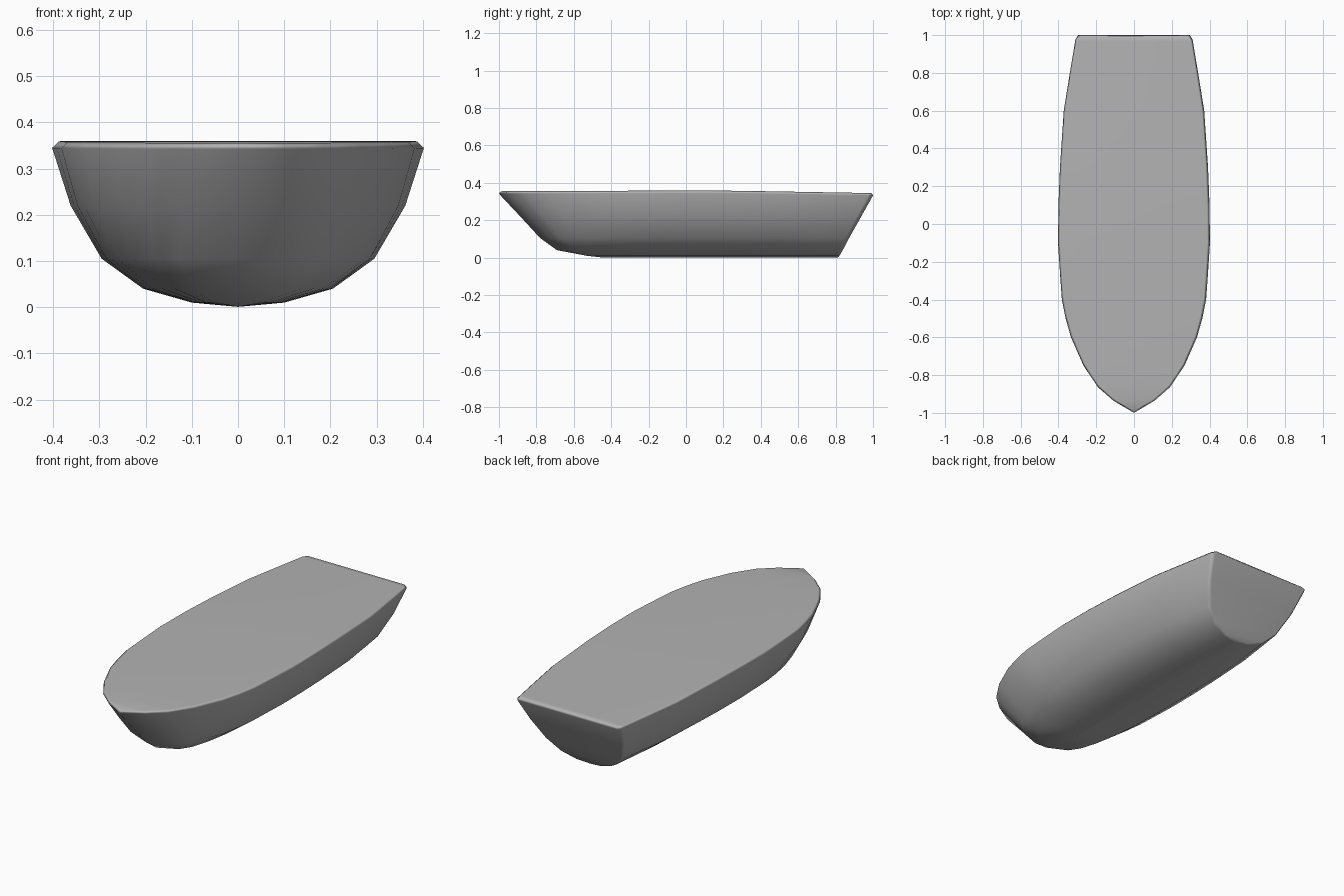
import bpy, bmesh

if "Cube" in bpy.data.objects:
    bpy.data.objects.remove(bpy.data.objects["Cube"])

# Deck plan: fraction of length from the bow, fraction of the full half-beam
PLAN = [(0, 0), (.032, .27), (.068, .475), (.125, .665), (.2, .83), (.25, .90),
        (.3, .95), (.37, .975), (.45, 1), (.55, .995), (.65, .975), (.8, .925),
        (.9, .845), (.988, .772), (1, .735)]
# Waterlines: height, half-beam, bow y, stern y, bow fullness (1 = pointed)
LEVELS = [(.001, .002, -.45, .81, .5), (.01, .10, -.53, .82, .5),
          (.04, .205, -.69, .838, .55), (.105, .295, -.78, .872, .66),
          (.22, .362, -.885, .935, .82), (.345, .402, -1, 1, 1),
          (.359, .387, -.99, .992, 1)]


def sheer(y):
    # Gentle drop of the rim towards the stern and the bow
    return -.014 * max(0, (y - .2) / .8) - .004 * max(0, -y)


bm = bmesh.new()
rings = []
n = len(PLAN)
for z, beam, bow, stern, full in LEVELS:
    right, left = [], []
    for t, f in PLAN:
        y = bow + (stern - bow) * t
        w = beam * (f ** full if t < .45 else f)
        h = z + sheer(y) * (z / .36) ** 3
        right.append(bm.verts.new((w, y, h)))
        left.append(right[0] if t == 0 else bm.verts.new((-w, y, h)))
    rings.append((right, left))

# Hull sides and transom
for (r0, l0), (r1, l1) in zip(rings, rings[1:]):
    for i in range(n - 1):
        bm.faces.new((r0[i], r0[i + 1], r1[i + 1], r1[i]))
        bm.faces.new((l0[i + 1], l0[i], l1[i], l1[i + 1]))
    bm.faces.new((r0[-1], l0[-1], l1[-1], r1[-1]))

# Keel strip and deck, filled side to side
for r, l in (rings[0], rings[-1]):
    bm.faces.new((r[0], r[1], l[1]))
    for i in range(1, n - 1):
        bm.faces.new((r[i], r[i + 1], l[i + 1], l[i]))

bmesh.ops.recalc_face_normals(bm, faces=bm.faces)
mesh = bpy.data.meshes.new("boat_hull")
bm.to_mesh(mesh)
bm.free()
hull = bpy.data.objects.new("boat_hull", mesh)
bpy.context.collection.objects.link(hull)

# Dark grey paint
paint = bpy.data.materials.new("dark_grey")
paint.diffuse_color = (.45, .45, .45, 1)
paint.use_nodes = True
paint.node_tree.nodes["Principled BSDF"].inputs["Base Color"].default_value = paint.diffuse_color
mesh.materials.append(paint)

# Soft rim and stem, with the deck kept flat
bpy.context.view_layer.objects.active = hull
hull.select_set(True)
bpy.ops.object.shade_smooth_by_angle(angle=1.3)
soft = hull.modifiers.new("soft_rim", 'WEIGHTED_NORMAL')
soft.keep_sharp = True
